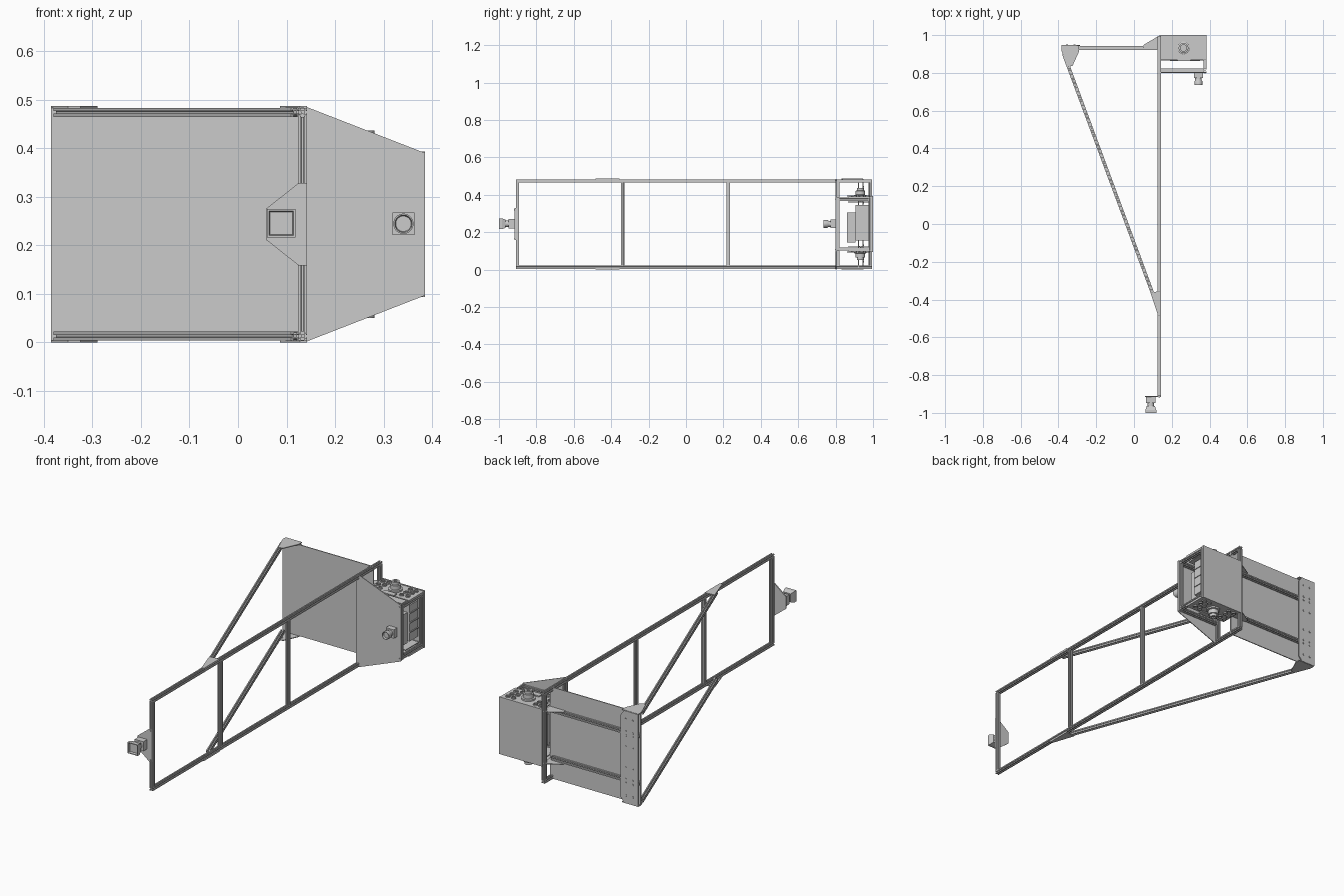
import bpy, bmesh, math
from mathutils import Vector, Matrix

if "Cube" in bpy.data.objects:
    bpy.data.objects.remove(bpy.data.objects["Cube"])

ZC = 0.2435          # mid height, everything mirrors about it
H = 0.009            # half width of the slotted rail
Z = lambda s, d: ZC + s * d


def finish(name, bm, smooth=False):
    bmesh.ops.recalc_face_normals(bm, faces=bm.faces)
    me = bpy.data.meshes.new(name)
    bm.to_mesh(me)
    bm.free()
    if smooth:
        for p in me.polygons:
            p.use_smooth = True
        me.set_sharp_from_angle(angle=math.radians(35))
    ob = bpy.data.objects.new(name, me)
    bpy.context.collection.objects.link(ob)
    return ob


def axis_point(axis, u, v, t):
    return {'x': (t, u, v), 'y': (u, t, v), 'z': (u, v, t)}[axis]


def loft(name, rings, smooth=False):
    bm = bmesh.new()
    rs = [[bm.verts.new(p) for p in r] for r in rings]
    n = len(rs[0])
    for a, b in zip(rs, rs[1:]):
        for i in range(n):
            bm.faces.new((a[i], a[(i + 1) % n], b[(i + 1) % n], b[i]))
    bm.faces.new(rs[0])
    bm.faces.new(rs[-1])
    return finish(name, bm, smooth)


def prism(name, pts, axis, a, b):
    return loft(name, [[axis_point(axis, u, v, t) for u, v in pts] for t in (a, b)])


def box(name, x0, x1, y0, y1, z0, z1):
    return prism(name, [(x0, y0), (x1, y0), (x1, y1), (x0, y1)], 'z', z0, z1)


def turned(name, axis, cu, cv, prof, n=24):
    """Stack of n-sided rings; prof is (radius, position along axis)."""
    k = math.sqrt(2) if n == 4 else 1
    rings = [[axis_point(axis, cu + k * r * math.cos(2 * math.pi * (i + .5) / n),
                         cv + k * r * math.sin(2 * math.pi * (i + .5) / n), t)
              for i in range(n)] for r, t in prof]
    return loft(name, rings, n > 8)


# T-slot cross-section: one side repeated four times
SIDE = [(-1, -1), (-.3, -1), (-.3, -.78), (-.55, -.78), (-.25, -.4),
        (.25, -.4), (.55, -.78), (.3, -.78), (.3, -1)]
PROFILE = []
for k in range(4):
    c, s = round(math.cos(k * math.pi / 2)), round(math.sin(k * math.pi / 2))
    PROFILE += [((u * c - v * s) * H, (u * s + v * c) * H) for u, v in SIDE]


def rail(name, p, q):
    p, q = Vector(p), Vector(q)
    d = (q - p).normalized()
    up = Vector((1, 0, 0)) if abs(d.z) > .9 else Vector((0, 0, 1))
    side = d.cross(up)
    return loft(name, [[e + side * u + up * v for u, v in PROFILE] for e in (p, q)])


# Main ladder frame
RX, RZ = 0.133, 0.2305
for s in (1, -1):
    rail("long_rail", (RX, -0.91, Z(s, RZ)), (RX, 0.994, Z(s, RZ)))
for y in (-0.901, -0.338, 0.225, 0.813, 0.985):
    rail("frame_upright", (RX, y, Z(-1, RZ - H)), (RX, y, Z(1, RZ - H)))

# Back sheet, its two support rails and the end plate
box("back_sheet", -0.385, 0.142, 0.920, 0.925, 0.004, 0.483)
PW = 0.242
prism("end_plate", [(-.385, Z(-1, PW)), (-.305, Z(-1, PW)), (-.285, Z(-1, PW - .025)),
                    (-.285, Z(1, PW - .025)), (-.305, Z(1, PW)), (-.385, Z(1, PW))],
      'y', 0.943, 0.948)
for s in (1, -1):
    rail("sheet_rail", (-0.385, 0.934, Z(s, .125)), (0.124, 0.934, Z(s, .125)))
    prism("rail_gusset", [(.05, .927), (.142, .927), (.142, .992), (.125, .992), (.05, .948)],
          'z', Z(s, .134), Z(s, .138))
    for x in (-.355, -.315):
        for d in (.055, .115, .135, .2):
            turned("plate_bolt", 'y', x, Z(s, d), [(.005, .948), (.005, .951)], 12)

    # Diagonal braces with corner gussets
    rail("diagonal_brace", (-0.372, 0.90, Z(s, RZ)), (0.118, -0.42, Z(s, RZ)))
    prism("corner_gusset", [(-.385, .945), (-.29, .945), (-.29, .915), (-.325, .838),
                            (-.35, .832), (-.385, .92)], 'z', Z(s, .2395), Z(s, .2435))
    prism("brace_gusset", [(.087, -.362), (.142, -.356), (.142, -.485), (.128, -.485)],
          'z', Z(s, .2395), Z(s, .2435))
    for x, y in ((-.37, .93), (-.305, .93), (-.345, .86), (.133, -.37), (.133, -.44), (.105, -.38)):
        turned("gusset_bolt", 'z', x, y, [(.004, Z(s, .2385)), (.004, Z(s, .2434))], 12)

# Camera on the near end of the frame
prism("camera_plate", [(.142, Z(-1, .085)), (.125, Z(-1, .085)), (.058, Z(-1, .032)),
                       (.058, Z(1, .032)), (.125, Z(1, .085)), (.142, Z(1, .085))],
      'y', -.916, -.910)
turned("camera_body", 'y', .089, .2455, [(.025, -.916), (.025, -.948)], 4)
turned("camera_neck", 'y', .089, .2455, [(.018, -.948), (.018, -.966)])
turned("camera_hood", 'y', .089, .2455,
       [(.022, -.964), (.029, -.985), (.029, -1.0), (.025, -1.0), (.023, -.988)], 4)
for s in (1, -1):
    turned("camera_plate_bolt", 'y', RX, Z(s, .077), [(.004, -.916), (.004, -.919)], 12)

# Projector housing: tapered front plate, back plate, rails and posts
prism("housing_front_plate", [(.124, .002), (.142, .002), (.385, Z(-1, .147)),
                              (.385, Z(1, .147)), (.142, .485), (.124, .485)],
      'y', .800, .804)
box("housing_back_plate", .135, .385, .994, 1.0, Z(-1, .15), Z(1, .15))
for y in (.813, .985):
    rail("housing_post", (.376, y, Z(-1, .144)), (.376, y, Z(1, .144)))
for s in (1, -1):
    for y in (.813, .985):
        rail("housing_cross_rail", (.142, y, Z(s, .133)), (.367, y, Z(s, .133)))
    rail("housing_side_rail", (.376, .822, Z(s, .133)), (.376, .976, Z(s, .133)))
    box("housing_deck", .142, .385, .868, .994, Z(s, .142), Z(s, .147))
    box("inner_shelf", .142, .367, .865, .976, Z(s, .116), Z(s, .121))
    box("deck_tab", .23, .30, .862, .89, Z(s, .147), Z(s, .153))
    # Knob with stepped rings on the deck
    turned("deck_knob", 'z', .262, .932,
           [(.034, Z(s, .147)), (.034, Z(s, .155)), (.026, Z(s, .157)), (.026, Z(s, .178)),
            (.019, Z(s, .179)), (.019, Z(s, .193)), (.009, Z(s, .193)), (.009, Z(s, .187))])
    # Clusters of vents on each side of the knob
    for cx in (.178, .338):
        for dx, dy in ((-.016, -.035), (.016, -.03), (-.014, .0), (.014, .008), (-.016, .038), (.016, .038)):
            turned("deck_vent", 'z', cx + dx, .932 + dy,
                   [(.012, Z(s, .147)), (.012, Z(s, .153)), (.008, Z(s, .153)), (.008, Z(s, .148))], 16)
    for i in range(6):
        turned("back_plate_bolt", 'y', .16 + i * .04, Z(s, .133), [(.003, .999), (.003, 1.0)], 10)
    turned("front_plate_bolt", 'y', .376, Z(s, .135), [(.003, .800), (.003, .797)], 10)

# Projector inside the housing
box("projector_body", .17, .362, .905, .975, .155, .345)
box("projector_front", .19, .350, .862, .905, .145, .305)
for z in (.20, .25, .30):
    box("projector_rib", .362, .366, .905, .975, z, z + .006)

# Second camera on the tapered plate
turned("small_camera_body", 'y', .341, .2445, [(.023, .800), (.023, .772)], 4)
turned("small_camera_lens", 'y', .341, .2445,
       [(.017, .772), (.017, .762), (.021, .756), (.021, .735), (.018, .735), (.016, .745)])
